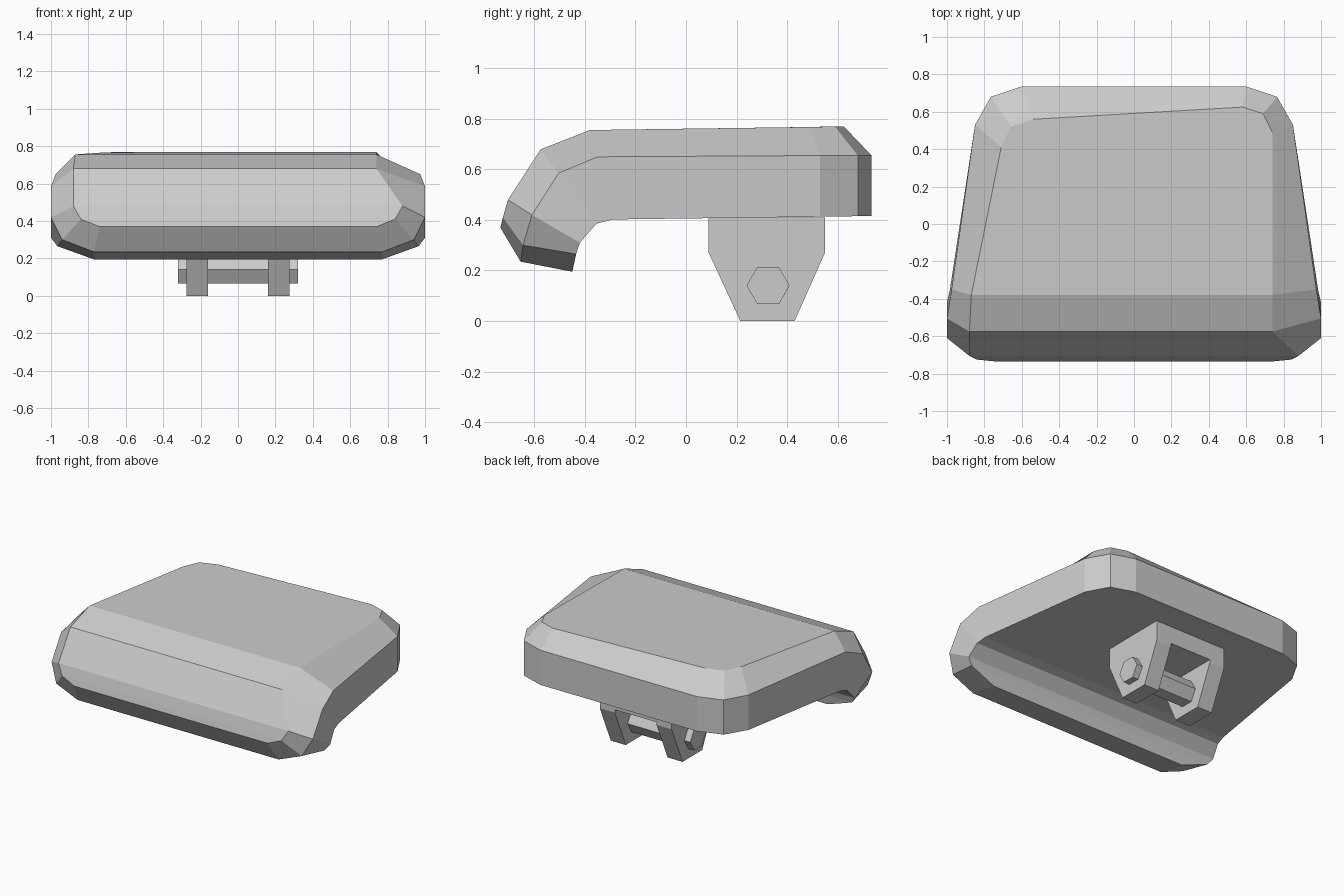
import bpy, bmesh, math

if "Cube" in bpy.data.objects:
    bpy.data.objects.remove(bpy.data.objects["Cube"])


def finish(name, bm):
    bmesh.ops.recalc_face_normals(bm, faces=bm.faces)
    me = bpy.data.meshes.new(name)
    bm.to_mesh(me)
    bm.free()
    ob = bpy.data.objects.new(name, me)
    bpy.context.collection.objects.link(ob)
    return ob


def prism(name, profile, x0, x1):
    """Extrude a (y, z) profile along x."""
    bm = bmesh.new()
    a, b = ([bm.verts.new((x, y, z)) for y, z in profile] for x in (x0, x1))
    bm.faces.new(a)
    bm.faces.new(b)
    n = len(profile)
    for i in range(n):
        j = (i + 1) % n
        bm.faces.new((a[i], a[j], b[j], b[i]))
    return finish(name, bm)


# Cushion side stations run from the back edge, along the side, to the front lip
bottom_yz = [(.735, .415), (.68, .415), (.53, .413), (-.29, .402),
             (-.355, .385), (-.42, .31), (-.435, .265), (-.45, .195)]
bottom_x = [.6, .765, .85, .975, .985, 1, .965, .77]
middle_yz = [(.735, .655), (.68, .655), (.53, .655), (-.35, .65),
             (-.505, .585), (-.61, .42), (-.645, .30), (-.655, .235)]
middle_x = [.6, .765, .85, .975, 1, 1, .94, .77]
# The top panel is lopsided: its right and left borders differ
front_yz = [(-.38, .756), (-.575, .68), (-.705, .48), (-.725, .41), (-.735, .37)]
right_yz = [(.625, .77), (.59, .77), (.49, .768)] + front_yz
right_x = [.58, .69, .74, .74, .74, .88, .84, .74]
left_yz = [(.56, .769), (.52, .768), (.41, .767)] + front_yz
left_x = [.54, .66, .71, .87, .88, .88, .84, .74]

bm = bmesh.new()


def border(xs, yzs, sign):
    return [bm.verts.new((sign * x, y, z)) for x, (y, z) in zip(xs, yzs)]


layers = [(border(bottom_x, bottom_yz, 1), border(bottom_x, bottom_yz, -1)),
          (border(middle_x, middle_yz, 1), border(middle_x, middle_yz, -1)),
          (border(right_x, right_yz, 1), border(left_x, left_yz, -1))]

# Underside and top panel
for right, left in (layers[0], layers[2]):
    for i in range(7):
        bm.faces.new((right[i], right[i + 1], left[i + 1], left[i]))
# Side wall and bevel around the rim
for low, high in zip(layers, layers[1:]):
    ring_low = low[0] + low[1][::-1]
    ring_high = high[0] + high[1][::-1]
    for i in range(16):
        j = (i + 1) % 16
        bm.faces.new((ring_low[i], ring_low[j], ring_high[j], ring_high[i]))
finish("cushion", bm)

# Hinge bracket: two tapered cheeks joined by a bridge
cheek = [(.09, .41), (.09, .27), (.215, 0), (.43, 0), (.55, .27), (.55, .41)]
prism("bracket_cheek_right", cheek, .16, .275)
prism("bracket_cheek_left", cheek, -.275, -.16)
prism("bracket_bridge", [(.09, .29), (.55, .29), (.55, .41), (.09, .41)], -.16, .16)

# Hexagonal hinge pin
pin = [(.325 + .085 * math.cos(i * math.pi / 3), .14 + .085 * math.sin(i * math.pi / 3))
       for i in range(6)]
prism("hinge_pin", pin, -.32, .32)
